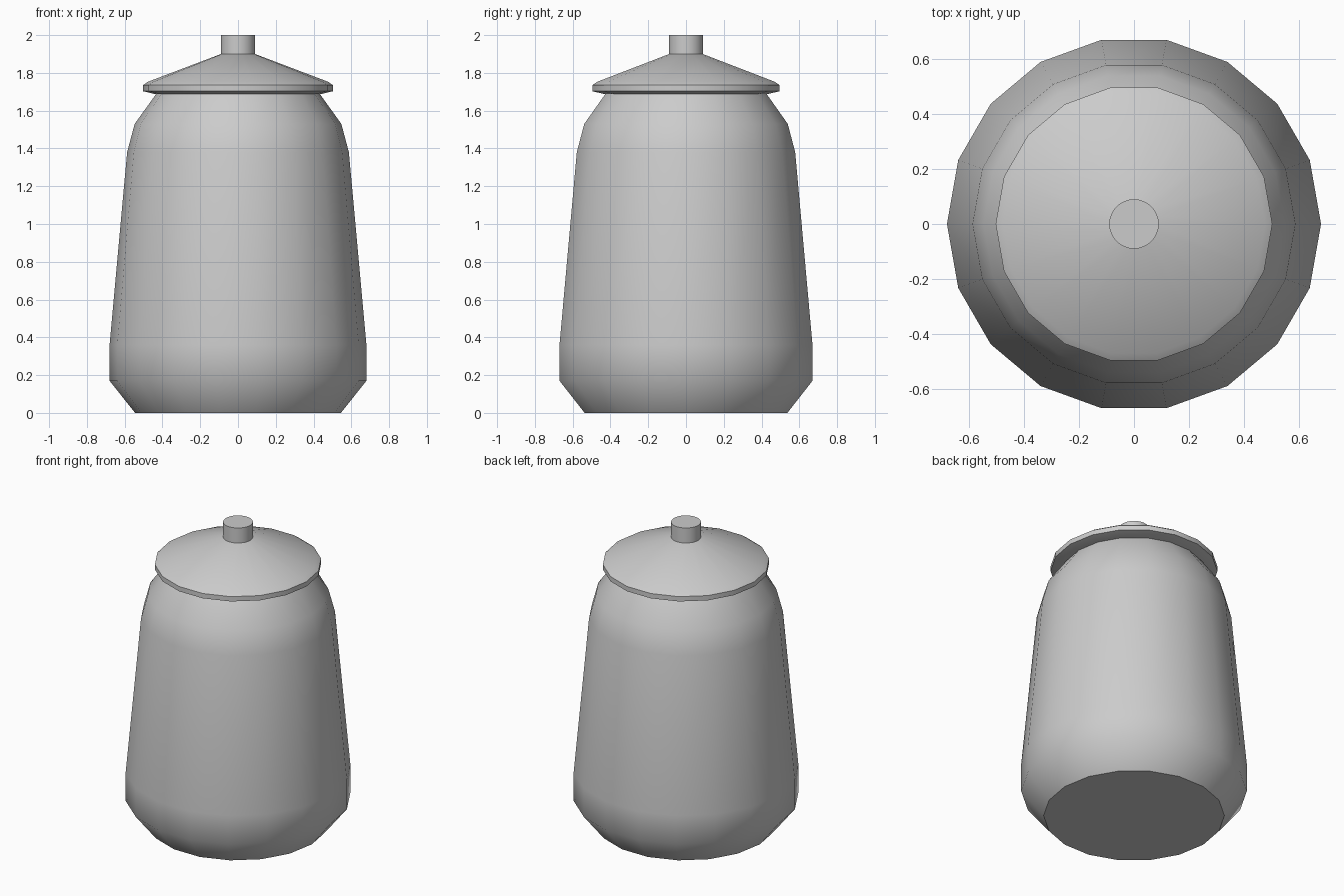
import bpy, bmesh, math

if "Cube" in bpy.data.objects:
    bpy.data.objects.remove(bpy.data.objects["Cube"])


def lathe(name, profile, sides, smooth_angle):
    """Revolve an (r, z) profile, bottom to top, and cap both ends."""
    bm = bmesh.new()
    rings = []
    for r, z in profile:
        rings.append([bm.verts.new((r * math.cos(2 * math.pi * i / sides),
                                    r * math.sin(2 * math.pi * i / sides), z))
                      for i in range(sides)])
    for a, b in zip(rings, rings[1:]):
        for i in range(sides):
            j = (i + 1) % sides
            bm.faces.new((a[i], a[j], b[j], b[i]))
    bm.faces.new(rings[0][::-1])
    bm.faces.new(rings[-1])
    mesh = bpy.data.meshes.new(name)
    bm.to_mesh(mesh)
    bm.free()
    obj = bpy.data.objects.new(name, mesh)
    bpy.context.collection.objects.link(obj)
    bpy.ops.object.select_all(action='DESELECT')
    obj.select_set(True)
    bpy.context.view_layer.objects.active = obj
    bpy.ops.object.shade_smooth_by_angle(angle=math.radians(smooth_angle))
    return obj


# Jar body: chamfered foot, tapered wall, sloping shoulder
lathe("jar_body", [(0.545, 0), (0.68, 0.17), (0.68, 0.36), (0.587, 1.38),
                   (0.547, 1.53), (0.425, 1.70)], 18, 50)

# Lid: thin overhanging rim and shallow cone
lathe("lid", [(0.44, 1.688), (0.503, 1.703), (0.503, 1.735),
              (0.477, 1.753), (0.09, 1.90)], 18, 50)

# Knob
lathe("lid_knob", [(0.09, 1.89), (0.09, 2.0)], 32, 40)
